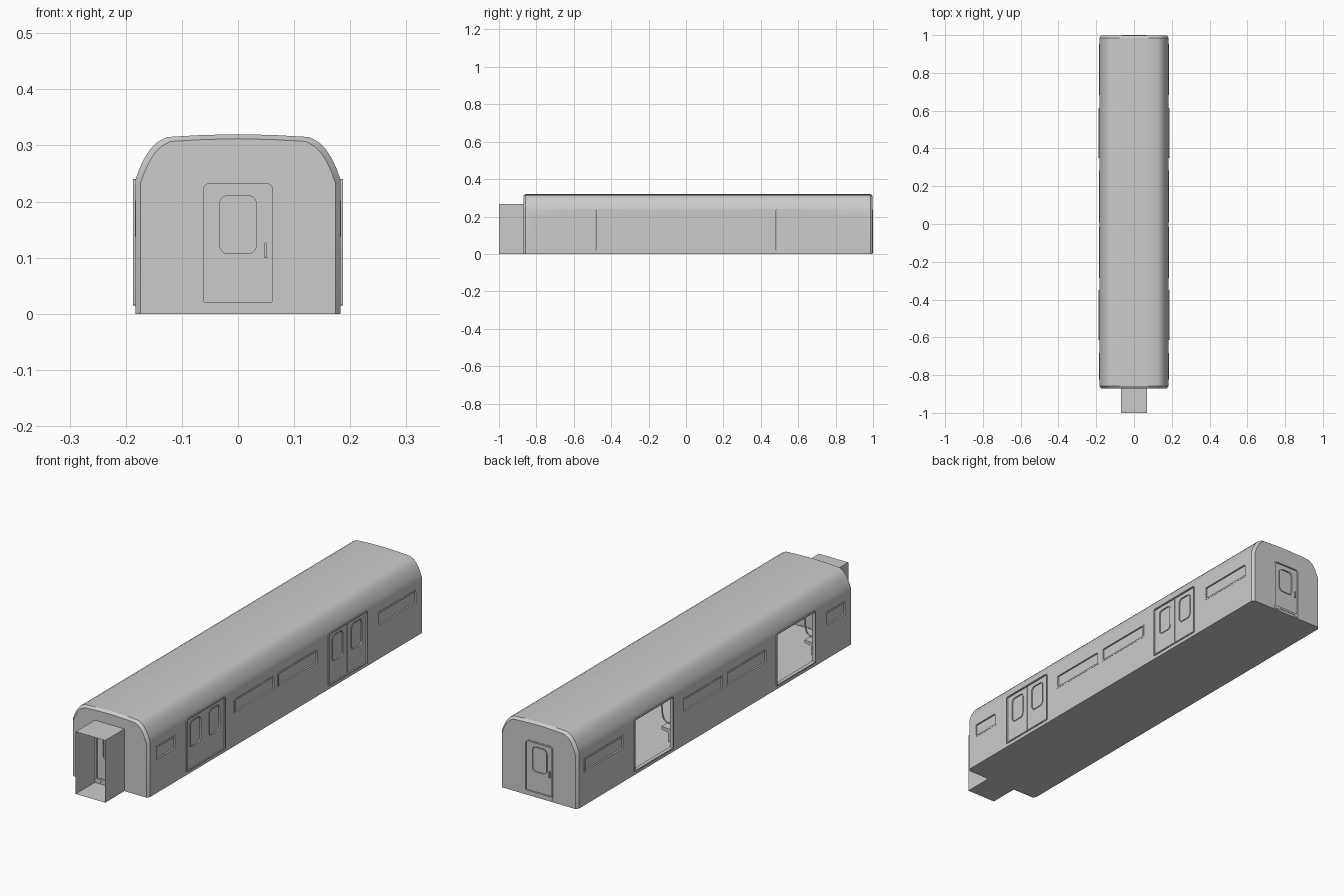
import bpy, bmesh, math

if "Cube" in bpy.data.objects:
    bpy.data.objects.remove(bpy.data.objects["Cube"])

W = 0.183          # side wall half width
Y0, Y1 = -0.87, 0.998


def finish(name, bm, smooth=False):
    bmesh.ops.recalc_face_normals(bm, faces=bm.faces)
    me = bpy.data.meshes.new(name)
    bm.to_mesh(me)
    bm.free()
    ob = bpy.data.objects.new(name, me)
    bpy.context.collection.objects.link(ob)
    if smooth:
        shade(ob)
    return ob


def shade(ob):
    bpy.ops.object.select_all(action='DESELECT')
    ob.select_set(True)
    bpy.context.view_layer.objects.active = ob
    bpy.ops.object.shade_smooth_by_angle(angle=math.radians(32))


def outline(box, r, rb=None, n=5):
    """Rounded rectangle (u0, u1, v0, v1); rb is the radius of the bottom corners."""
    u0, u1, v0, v1 = box
    rb = r if rb is None else rb
    pts = []
    for cu, cv, q, a0 in ((u1 - rb, v0 + rb, rb, -90), (u1 - r, v1 - r, r, 0),
                          (u0 + r, v1 - r, r, 90), (u0 + rb, v0 + rb, rb, 180)):
        for i in range(n + 1):
            a = math.radians(a0 + 90 * i / n)
            pts.append((cu + q * math.cos(a), cv + q * math.sin(a)))
    return pts


def skin(bm, a, b):
    for i in range(len(a)):
        j = (i + 1) % len(a)
        bm.faces.new((a[i], a[j], b[j], b[i]))


def add_prism(bm, at, pts, d0, d1):
    a, b = [[bm.verts.new(at(u, v, d)) for u, v in pts] for d in (d0, d1)]
    skin(bm, a, b)
    bm.faces.new(a)
    bm.faces.new(b)


def prism(name, at, pts, d0, d1):
    bm = bmesh.new()
    add_prism(bm, at, pts, d0, d1)
    return finish(name, bm)


def ring(name, at, outer, inner, d0, d1):
    bm = bmesh.new()
    loops = [[bm.verts.new(at(u, v, d)) for u, v in p]
             for p, d in ((outer, d0), (outer, d1), (inner, d1), (inner, d0))]
    for i in range(4):
        skin(bm, loops[i], loops[(i + 1) % 4])
    return finish(name, bm, True)


def grow(box, g):
    return (box[0] - g, box[1] + g, box[2] - g, box[3] + g)


# Mappings from (across, up, outward) to world space
def side(s):
    return lambda u, v, d: (s * d, u, v)


def front(u, v, d):
    return (u, -d, v)


def back(u, v, d):
    return (-u, d, v)


# Car body: lofted cross-sections with chamfered ends
half = [(W, 0), (W, 0.238), (0.176, 0.258), (0.166, 0.279), (0.156, 0.294),
        (0.144, 0.306), (0.127, 0.315), (0.065, 0.3185)]
section = half + [(0, 0.32)] + [(-x, z) for x, z in reversed(half)]


def loft(name, rings):
    bm = bmesh.new()
    loops = [[bm.verts.new((x * sx, y, z0 + z * sz)) for x, z in section]
             for y, sx, z0, sz in rings]
    for a, b in zip(loops, loops[1:]):
        skin(bm, a, b)
    bm.faces.new(loops[0])
    bm.faces.new(loops[-1])
    return finish(name, bm)


body = loft("car_body", [(Y0, 0.95, 0, 0.975), (Y0 + 0.012, 1, 0, 1),
                         (Y1 - 0.012, 1, 0, 1), (Y1, 0.95, 0, 0.975)])
cavity = loft("interior_cutter", [(Y0 + 0.014, 0.93, 0.015, 0.91),
                                  (Y1 - 0.014, 0.93, 0.015, 0.91)])

# Openings
windows = [(-0.82, -0.685, 0.14, 0.2), (-0.285, -0.015, 0.14, 0.2),
           (0.01, 0.28, 0.14, 0.2), (0.685, 0.95, 0.14, 0.2)]
doorways = [(c - 0.13, c + 0.13, 0.018, 0.237) for c in (-0.482, 0.482)]
end_door = (-0.064, 0.064, 0.018, 0.235)
bm = bmesh.new()
for s in (1, -1):
    for b in windows:
        add_prism(bm, side(s), outline(b, 0.004), 0.15, 0.2)
    for b in doorways:
        add_prism(bm, side(s), outline(b, 0.008, 0.002), 0.15, 0.2)
add_prism(bm, front, outline(end_door, 0.012, 0.002), 0.84, 0.9)
add_prism(bm, back, outline(end_door, 0.012, 0.002), 0.97, 1.03)
holes = finish("opening_cutter", bm)
bpy.context.view_layer.objects.active = body
for cutter in (cavity, holes):
    m = body.modifiers.new("cut", 'BOOLEAN')
    m.operation, m.object, m.solver = 'DIFFERENCE', cutter, 'EXACT'
    bpy.ops.object.modifier_apply(modifier=m.name)
for cutter in (cavity, holes):
    bpy.data.objects.remove(cutter)
shade(body)


# Door leaf with a glazed, rimmed window
def leaf(name, at, box, win, d, r=0.003):
    ring(name, at, outline(box, r, 0.002), outline(win, 0.016), d - 0.008, d)
    ring(name + "_window_rim", at, outline(grow(win, 0.004), 0.019),
         outline(win, 0.016), d - 0.002, d + 0.002)
    prism(name + "_glass", at, outline(win, 0.016), d - 0.006, d - 0.004)


for s, tag in ((1, "right"), (-1, "left")):
    at = side(s)
    # Side windows
    for b in windows:
        ring(tag + "_window_frame", at, outline(grow(b, 0.002), 0.005),
             outline(grow(b, -0.005), 0.003), W - 0.008, W + 0.001)
        prism(tag + "_window_glass", at, outline(b, 0.004), W - 0.009, W - 0.006)
    # Doorway frames; the left doors stand open
    for b in doorways:
        ring(tag + "_doorway_frame", at, outline(grow(b, 0.003), 0.01, 0.003),
             outline(grow(b, -0.002), 0.006, 0.002), W - 0.012, W + 0.004)
        if s > 0:
            c = (b[0] + b[1]) / 2
            for k in (-1, 1):
                m = c + k * 0.0645
                leaf("side_door_leaf", at, (m - 0.0635, m + 0.0635, b[2], b[3]),
                     (m - 0.034, m + 0.034, 0.107, 0.216), W - 0.002)

# End doors with frame, handle, sill and brackets
for at, d, tag in ((front, -Y0, "front"), (back, Y1, "back")):
    leaf(tag + "_end_door", at, end_door, (-0.033, 0.033, 0.107, 0.211), d - 0.005, 0.012)
    ring(tag + "_end_door_frame", at, outline(grow(end_door, 0.003), 0.015, 0.002),
         outline(grow(end_door, -0.003), 0.01, 0.002), d - 0.01, d + 0.002)
    prism(tag + "_door_handle", at, outline((0.047, 0.052, 0.099, 0.127), 0.002), d - 0.006, d + 0.001)
    prism(tag + "_door_sill", at, outline((-0.064, 0.064, 0.012, 0.018), 0.001), d - 0.01, d + 0.002)
    for k in (-1, 1):
        prism(tag + "_sill_bracket", at,
              outline((k * 0.053 - 0.012, k * 0.053 + 0.012, 0.006, 0.012), 0.001), d - 0.005, d + 0.002)

# Open gangway tunnel at the front: thin sheet sides
bm = bmesh.new()
rect = [(-0.07, 0), (0.07, 0), (0.07, 0.267), (-0.07, 0.267)]
skin(bm, *[[bm.verts.new((x, y, z)) for x, z in rect] for y in (-1.0, Y0)])
finish("gangway_tunnel", bm)

# Benches along both walls, with a curved grab pole at each end
bench = [(0.169, 0.015), (0.135, 0.015), (0.13, 0.055), (0.1, 0.06), (0.1, 0.072),
         (0.148, 0.07), (0.158, 0.13), (0.169, 0.13)]
for s in (-1, 1):
    for y0, y1 in ((-0.83, -0.66), (-0.31, 0.31), (0.66, 0.96)):
        prism("bench_seat", lambda u, v, d: (s * u, d, v), bench, y0, y1)
        for y in (y0 + 0.006, y1 - 0.006):
            cu = bpy.data.curves.new("grab_pole", 'CURVE')
            cu.dimensions = '3D'
            cu.bevel_depth, cu.bevel_resolution, cu.resolution_u = 0.003, 1, 4
            sp = cu.splines.new('BEZIER')
            path = [(0.165, 0.09), (0.112, 0.1), (0.1, 0.14), (0.102, 0.24), (0.115, 0.298)]
            sp.bezier_points.add(len(path) - 1)
            for p, (x, z) in zip(sp.bezier_points, path):
                p.co = (s * x, y, z)
                p.handle_left_type = p.handle_right_type = 'AUTO'
            bpy.context.collection.objects.link(bpy.data.objects.new("grab_pole", cu))
